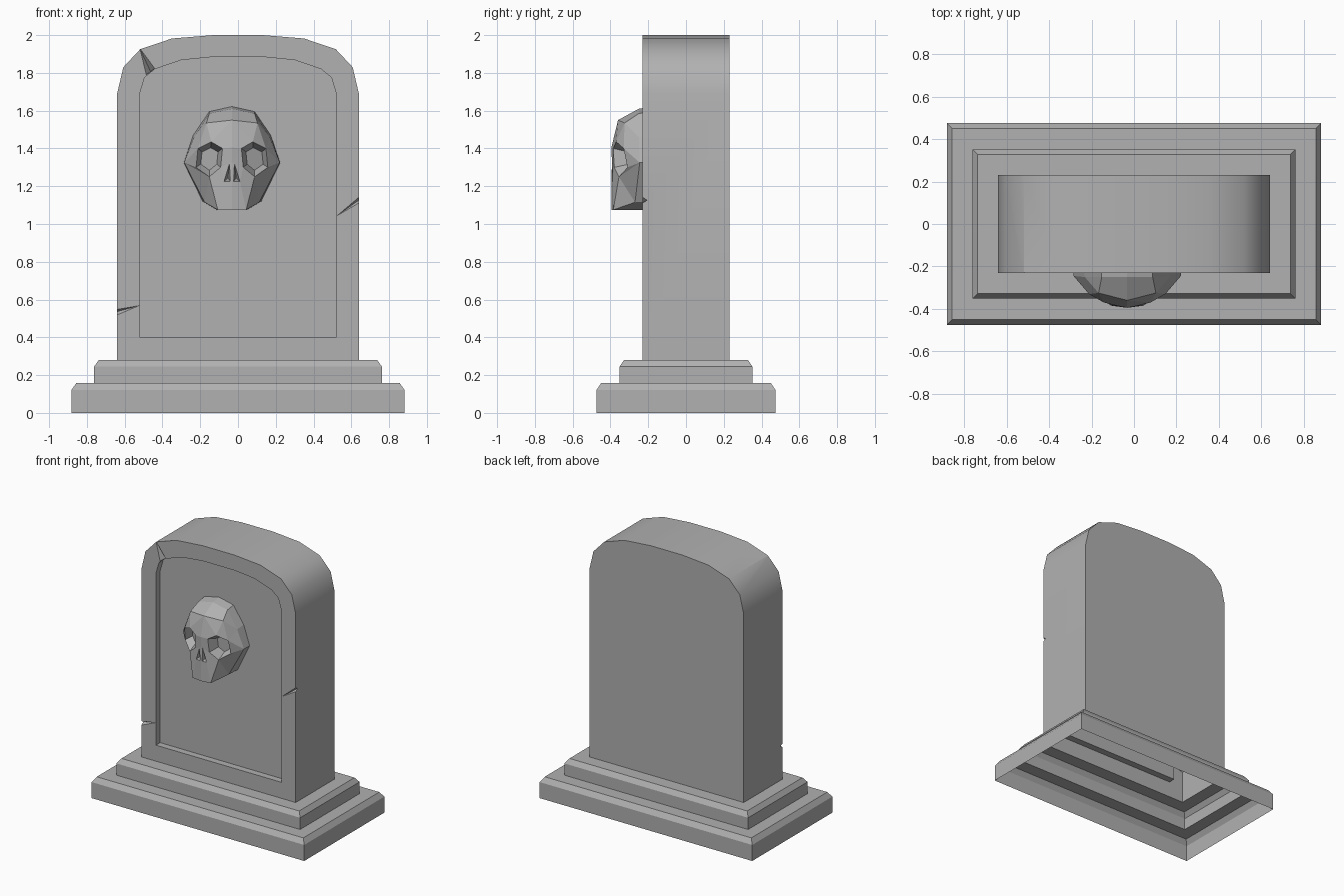
import bpy, bmesh, math
from mathutils import Vector

if "Cube" in bpy.data.objects:
    bpy.data.objects.remove(bpy.data.objects["Cube"])

stone = bpy.data.materials.new("dark_stone")
stone.diffuse_color = (.44, .44, .44, 1)
stone.use_nodes = True
stone.node_tree.nodes["Principled BSDF"].inputs["Base Color"].default_value = stone.diffuse_color


def finish(bm, name):
    bmesh.ops.recalc_face_normals(bm, faces=bm.faces)
    me = bpy.data.meshes.new(name)
    bm.to_mesh(me)
    bm.free()
    me.materials.append(stone)
    ob = bpy.data.objects.new(name, me)
    bpy.context.collection.objects.link(ob)
    return ob


def loft(bm, rings):
    """Join closed rings of equal length with quads."""
    loops = [[bm.verts.new(p) for p in r] for r in rings]
    for a, b in zip(loops, loops[1:]):
        for i in range(len(a)):
            j = (i + 1) % len(a)
            bm.faces.new((a[i], a[j], b[j], b[i]))
    return loops


# Stepped plinth, an open shell ending at the slab
steps = [(.882, .475, 0), (.882, .475, .12), (.857, .45, .157), (.762, .352, .157),
         (.762, .352, .245), (.737, .328, .28), (.64, .23, .28)]
bm = bmesh.new()
loft(bm, [[(x, y, z), (-x, y, z), (-x, -y, z), (x, -y, z)] for x, y, z in steps])
finish(bm, "plinth")

# Arched slab with a recessed front panel
outer = [(.64, .28), (.64, 1.69), (.607, 1.83), (.518, 1.925), (.35, 1.982), (.13, 2.0)]
inner = [(.52, .40), (.52, 1.69), (.495, 1.775), (.44, 1.82), (.30, 1.868), (.13, 1.885)]


def ring(half, y):
    return [(x, y, z) for x, z in half] + [(-x, y, z) for x, z in reversed(half)]


bm = bmesh.new()
loops = loft(bm, [ring(outer, .23), ring(outer, -.23), ring(inner, -.23), ring(inner, -.18)])
bm.faces.new(loops[0])
bm.faces.new(loops[-1])
slab = finish(bm, "slab")

# Cracks: small wedges cut across the frame
cracks = [
    [(.645, -.232, 1.147), (.645, -.232, 1.113), (.515, -.232, 1.037), (.645, -.205, 1.13)],
    [(-.645, -.232, .515), (-.645, -.232, .548), (-.515, -.232, .57), (-.645, -.205, .535)],
    [(-.487, -.232, 1.79), (-.44, -.232, 1.825), (-.522, -.232, 1.935), (-.46, -.19, 1.80)],
]
bpy.context.view_layer.objects.active = slab
for pts in cracks:
    bm = bmesh.new()
    bmesh.ops.convex_hull(bm, input=[bm.verts.new(p) for p in pts])
    cutter = finish(bm, "crack_cutter")
    cutter.hide_render = True
    mod = slab.modifiers.new("crack", "BOOLEAN")
    mod.operation, mod.solver, mod.object = "DIFFERENCE", "EXACT", cutter
    bpy.ops.object.modifier_apply(modifier=mod.name)
    bpy.data.objects.remove(cutter)

# Open the slab's underside into the hollow plinth
bm = bmesh.new()
bm.from_mesh(slab.data)
under = [f for f in bm.faces if all(v.co.z < .285 for v in f.verts)]
bmesh.ops.delete(bm, geom=under, context="FACES_ONLY")
bm.to_mesh(slab.data)
bm.free()
slab.select_set(True)
bpy.ops.object.shade_smooth_by_angle(angle=math.radians(30))
slab.select_set(False)

# Skull relief: one faceted half, mirrored
points = {
    "a": (0, -.18, 1.622), "b": (0, -.25, 1.61), "c": (0, -.36, 1.55), "d": (0, -.395, 1.405),
    "e": (0, -.392, 1.325), "g": (0, -.395, 1.225), "h": (0, -.395, 1.075), "i": (0, -.18, 1.075),
    "j": (.12, -.18, 1.595), "k": (.12, -.25, 1.585), "l": (.135, -.325, 1.535),
    "m": (.11, -.37, 1.435), "n": (.05, -.385, 1.40), "o": (.06, -.38, 1.30),
    "p": (.12, -.355, 1.25), "q": (.19, -.31, 1.30), "r": (.18, -.33, 1.40),
    "s": (.205, -.18, 1.47), "t": (.2, -.25, 1.46), "u": (.255, -.18, 1.325),
    "v": (.253, -.245, 1.325), "w": (.155, -.18, 1.12), "x": (.145, -.27, 1.115),
    "y": (.08, -.18, 1.075), "z": (.075, -.385, 1.075), "A": (.042, -.388, 1.225),
    "B": (.022, -.33, 1.245), "C": (.013, -.391, 1.32), "D": (.009, -.393, 1.225),
}
faces = ("abkj bclk jkts klt cdnm cml lmr lrt rvt rqv stvu vqp vpx uvxw pzx wxzy "
         "yzhi ADghz oAzp eCDg CDB DAB ACB den neo eCo CAo").split()
bm = bmesh.new()
vert = {k: bm.verts.new(p) for k, p in points.items()}
for f in faces:
    bm.faces.new([vert[k] for k in f])
# Eye socket
rim = [vert[k] for k in "mnopqr"]
mid = sum((v.co for v in rim), Vector()) / 6
deep = [bm.verts.new(mid + (v.co - mid) * .65 + Vector((0, .07, 0))) for v in rim]
for i in range(6):
    j = (i + 1) % 6
    bm.faces.new((rim[i], rim[j], deep[j], deep[i]))
bm.faces.new(deep)
# Mirror the half across its own centre plane
half = bm.verts[:] + bm.edges[:] + bm.faces[:]
bmesh.ops.mirror(bm, geom=half, axis="X", merge_dist=.001)
skull = finish(bm, "skull_relief")
skull.location.x = -.032
